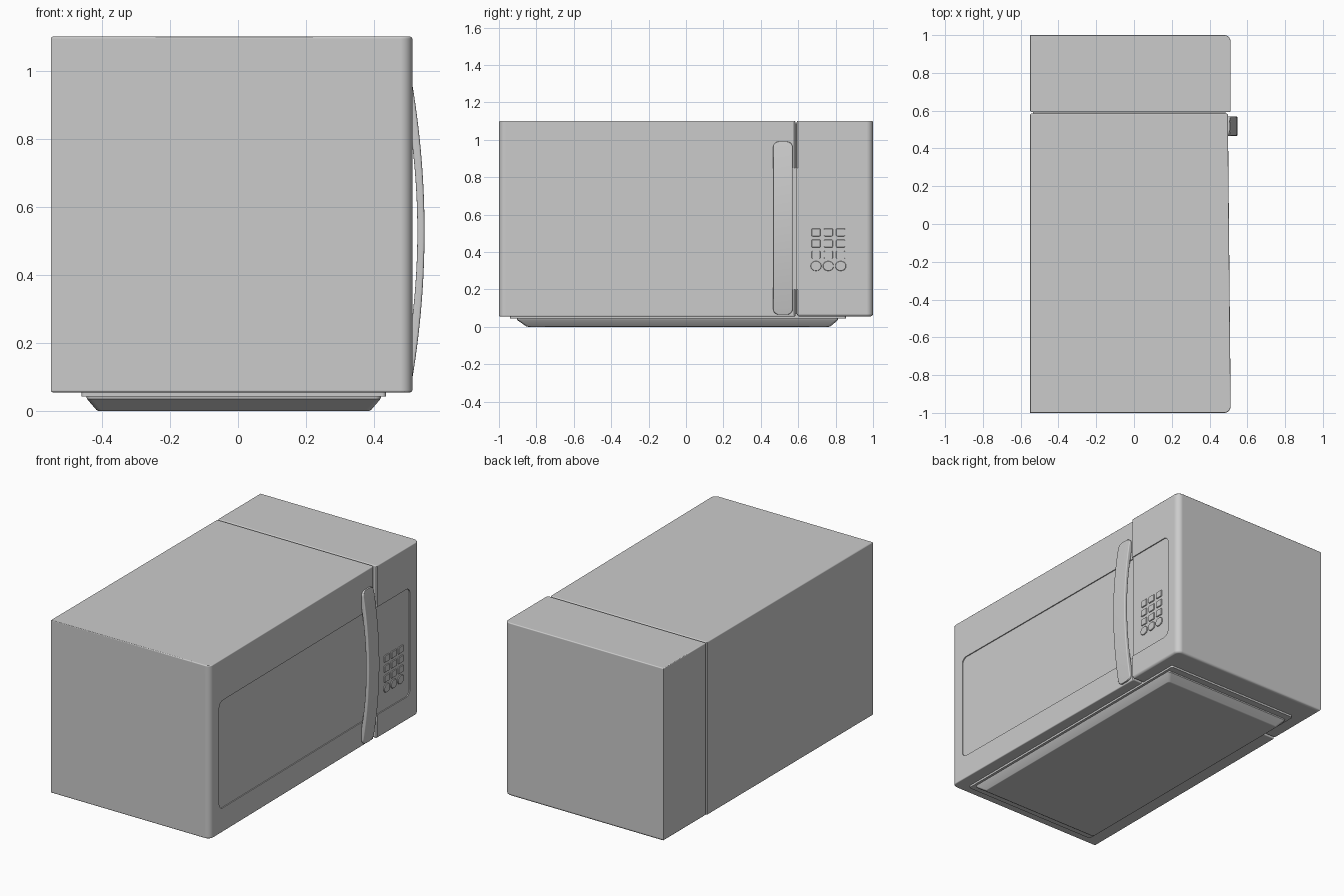
import bpy, bmesh
from math import sin, cos, pi, radians
from mathutils import Vector

if "Cube" in bpy.data.objects:
    bpy.data.objects.remove(bpy.data.objects["Cube"])


def make_object(name, bm):
    bmesh.ops.recalc_face_normals(bm, faces=bm.faces[:])
    mesh = bpy.data.meshes.new(name)
    bm.to_mesh(mesh)
    bm.free()
    ob = bpy.data.objects.new(name, mesh)
    bpy.context.collection.objects.link(ob)
    return ob


def loft(name, rings, bevels=()):
    """Skin closed rings, cap the ends; bevels = (edge test, width) pairs."""
    bm = bmesh.new()
    loops = [[bm.verts.new(p) for p in r] for r in rings]
    n = len(rings[0])
    for a, b in zip(loops, loops[1:]):
        for i in range(n):
            j = (i + 1) % n
            bm.faces.new((a[i], a[j], b[j], b[i]))
    bm.faces.new(loops[0][::-1])
    bm.faces.new(loops[-1])
    bmesh.ops.recalc_face_normals(bm, faces=bm.faces[:])
    for test, width in bevels:
        edges = [e for e in bm.edges if test(e) and e.calc_face_angle(0) > 0.7]
        bmesh.ops.bevel(bm, geom=edges, offset=width, offset_type='OFFSET',
                        segments=3, profile=0.5, affect='EDGES')
    return make_object(name, bm)


def rounded_rect(a0, a1, b0, b1, r, seg=6):
    pts = []
    for k, (ca, cb) in enumerate([(a1 - r, b1 - r), (a0 + r, b1 - r), (a0 + r, b0 + r), (a1 - r, b0 + r)]):
        for i in range(seg + 1):
            t = (k + i / seg) * pi / 2
            pts.append((ca + r * cos(t), cb + r * sin(t)))
    return pts


def finish(ob, angle=35):
    bpy.ops.object.select_all(action='DESELECT')
    ob.select_set(True)
    bpy.context.view_layer.objects.active = ob
    for m in list(ob.modifiers):
        bpy.ops.object.modifier_apply(modifier=m.name)
    bpy.ops.object.shade_smooth_by_angle(angle=radians(angle))
    wn = ob.modifiers.new("weighted", 'WEIGHTED_NORMAL')
    wn.keep_sharp = True


BACK, BOTTOM, TOP, FRONT = -0.55, 0.055, 1.1, 0.512


def door_x(y):
    return FRONT - 0.015 * (y + 0.96) / 1.55


def panel_x(y):
    return FRONT


def shell(name, plan, front, low_bevel):
    """Extruded plan outline with soft edges and a shallow recess in the front."""
    mid = (BOTTOM + TOP) / 2
    ob = loft(name, [[(x, y, z) for x, y in plan] for z in (BOTTOM, TOP)],
              [(lambda e: all(v.co.z < BOTTOM + 1e-4 for v in e.verts), low_bevel),
               (lambda e: all(v.co.z > TOP - 1e-4 for v in e.verts), 0.006)])
    outline = rounded_rect(-0.91, 0.91, 0.2, 0.85, 0.035)
    cutter = loft("recess_cutter", [[(front(y) + d, y, z) for y, z in outline] for d in (-0.006, 0.05)])
    cutter.hide_render = True
    m = ob.modifiers.new("recess", 'BOOLEAN')
    m.operation, m.solver, m.object = 'DIFFERENCE', 'EXACT', cutter
    finish(ob)
    bpy.data.objects.remove(cutter)


def corner(cx, cy, r, start, end, n=8):
    return [(cx + r * cos(start + (end - start) * i / n), cy + r * sin(start + (end - start) * i / n))
            for i in range(n + 1)]


# Main cabinet with door front, and the control side
R = 0.035
shell("cabinet_and_door",
      [(BACK, -1)] + corner(FRONT - R, -1 + R, R, -pi / 2, 0)
      + [(door_x(0.578), 0.578), (door_x(0.586) - 0.007, 0.586), (BACK + 0.006, 0.586), (BACK, 0.58)],
      door_x, 0.006)
shell("control_housing",
      [(BACK + 0.006, 0.592), (FRONT - 0.006, 0.592), (FRONT, 0.598)]
      + corner(FRONT - R, 1 - R, R, 0, pi / 2) + [(BACK, 1), (BACK, 0.598)],
      panel_x, 0.015)

# Filler inside the seam between the two halves
seam = rounded_rect(-0.535, 0.485, 0.57, 0.61, 0.004, 1)
finish(loft("seam_filler", [[(x, y, z) for x, y in seam] for z in (BOTTOM + 0.012, TOP - 0.012)]))

# Underside: flat flange and tapered base tray
flange = rounded_rect(-0.46, 0.435, -0.94, 0.855, 0.012, 3)
finish(loft("base_flange", [[(x, y, z) for x, y in flange] for z in (0.043, 0.07)]))
tray = []
for z, g in ((0.0, 0.0), (0.003, 0.006), (0.036, 0.034), (0.05, 0.036)):
    ring = rounded_rect(-0.41 - g, 0.385 + g, -0.845 - g * 1.7, 0.765 + g * 1.4, 0.015, 3)
    tray.append([(x, y, z) for x, y in ring])
finish(loft("base_tray", tray))

# Bowed handle: rounded rectangular section swept over its height
Z0, Z1, HY, HW, HR = 0.065, 0.99, 0.518, 0.052, 0.03
heights = [Z0 + HR * (1 - cos(pi / 2 * i / 6)) for i in range(6)]
heights = heights + [Z0 + HR + (Z1 - Z0 - 2 * HR) * i / 28 for i in range(29)] \
    + [Z1 + Z0 - h for h in heights[::-1]]
rings = []
for z in heights:
    t = (2 * z - Z0 - Z1) / (Z1 - Z0)
    outer, inner = 0.507 + 0.041 * (1 - t * t), 0.477 + 0.05 * (1 - t * t)
    d = max(0, HR - (z - Z0), HR - (Z1 - z))
    w = HW - HR + (max(0, HR * HR - d * d)) ** 0.5
    rings.append([(x, y, z) for x, y in rounded_rect(inner, outer, HY - w, HY + w, 0.006, 3)])
finish(loft("door_handle", rings))

# Keypad: three columns of rectangular keys over a row of round ones
for row in range(4):
    for col in range(3):
        y, z = 0.695 + 0.066 * col, 0.325 + 0.06 * row
        h, r = (0.026, 0.0255) if row == 0 else (0.021, 0.006)
        rings = []
        for x, s in ((0.495, 0), (0.509, 0), (0.5115, 0.002)):
            rings.append([(x, a, b) for a, b in
                          rounded_rect(y - h - 0.003 + s, y + h + 0.003 - s, z - h + s, z + h - s, r - s, 4)])
        finish(loft(f"key_{row + 1}_{col + 1}", rings))
